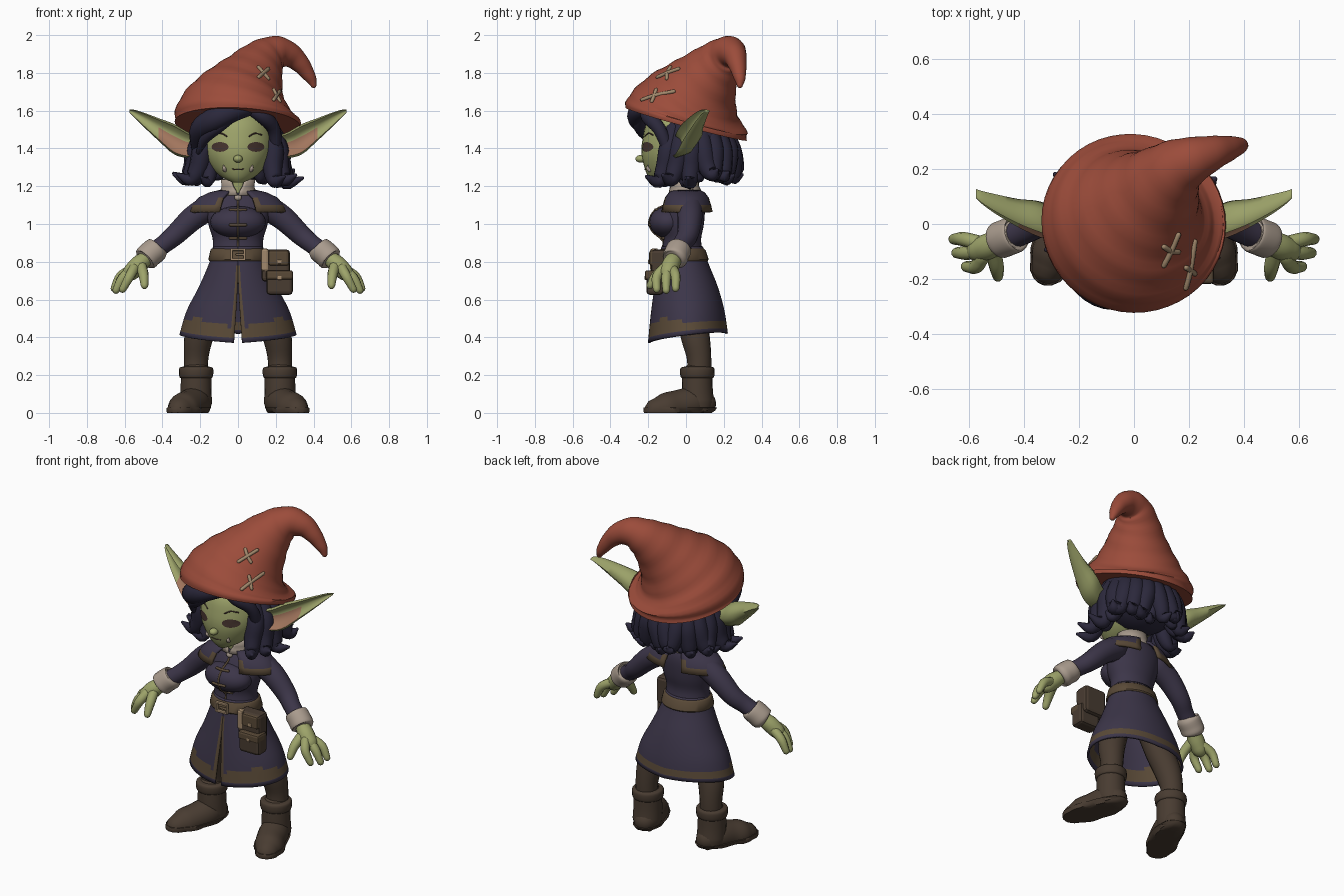
import bpy, bmesh, math, random
from mathutils import Vector
from mathutils.bvhtree import BVHTree

random.seed(4)
if "Cube" in bpy.data.objects:
    bpy.data.objects.remove(bpy.data.objects["Cube"])


def material(name, *rgb):
    m = bpy.data.materials.new(name)
    m.use_nodes = True
    m.diffuse_color = (*rgb, 1)
    bsdf = next(n for n in m.node_tree.nodes if n.type == 'BSDF_PRINCIPLED')
    bsdf.inputs["Base Color"].default_value = (*rgb, 1)
    bsdf.inputs["Roughness"].default_value = 0.9
    return m


RED = material("hat red", .33, .072, .043)
GREEN = material("skin green", .34, .37, .145)
PINK = material("inner ear pink", .36, .18, .11)
HAIR = material("hair indigo", .024, .021, .044)
CLOTH = material("coat purple", .045, .036, .066)
BOOT = material("boot brown", .066, .045, .031)
TRIM = material("trim brown", .1, .067, .038)
BEIGE = material("cuff beige", .40, .33, .27)
TAN = material("stitch tan", .36, .25, .15)
DARK = material("eye brown", .065, .037, .03)


def build(name, verts, faces, mats, idx=None, sharp=50):
    me = bpy.data.meshes.new(name)
    me.from_pydata([tuple(v) for v in verts], [], faces)
    for m in mats:
        me.materials.append(m)
    if idx:
        me.polygons.foreach_set("material_index", idx)
    bm = bmesh.new()
    bm.from_mesh(me)
    bmesh.ops.recalc_face_normals(bm, faces=bm.faces)
    bm.to_mesh(me)
    bm.free()
    me.shade_smooth()
    me.set_sharp_from_angle(angle=math.radians(sharp))
    ob = bpy.data.objects.new(name, me)
    bpy.context.collection.objects.link(ob)
    return ob


def grid(name, rings, mats, rule=None, closed=True, caps=True, sharp=50):
    """Skin a list of equal rings; rule(row, column) picks the material."""
    n = len(rings[0])
    verts = [v for r in rings for v in r]
    faces, idx = [], []
    for i in range(len(rings) - 1):
        for j in range(n if closed else n - 1):
            k = (j + 1) % n
            faces.append((i*n + j, i*n + k, (i+1)*n + k, (i+1)*n + j))
            idx.append(rule(i, j) if rule else 0)
    if caps:
        faces += [tuple(range(n)), tuple(range(len(verts) - n, len(verts)))]
        idx += [0, 0]
    return build(name, verts, faces, mats, idx, sharp)


def resample(rows, k=4):
    """Smooth curve through rows of four numbers."""
    p = [Vector(r) for r in rows]
    p = [p[0]*2 - p[1]] + p + [p[-1]*2 - p[-2]]
    out = []
    for a, b, c, d in zip(p, p[1:], p[2:], p[3:]):
        for s in range(k):
            t = s / k
            out.append((b*2 + (c-a)*t + (a*2-b*5+c*4-d)*t*t + (b*3-a-c*3+d)*t**3) / 2)
    return out + [p[-2]]


def tube(name, rows, mat, n=14, ends=(True, True), k=4, wrinkle=0, floor=None):
    """Round limb through rows of x, y, z, radius."""
    rows = resample(rows, k)
    pts, rad = [r.xyz for r in rows], [max(r.w, .002) for r in rows]
    tan = [(pts[min(i+1, len(pts)-1)] - pts[max(i-1, 0)]).normalized() for i in range(len(pts))]
    for end, i, sign in ((ends[0], 0, -1), (ends[1], -1, 1)):
        if end:
            p, r, t = pts[i], rad[i], tan[i]
            for off, sc in ((.5, .85), (.85, .5), (.97, .2)):
                at = 0 if i == 0 else len(pts)
                pts.insert(at, p + t*(sign*r*off))
                rad.insert(at, r*sc)
                tan.insert(at, t)
    side = Vector((1, 0, 0)) if abs(tan[0].x) < .8 else Vector((0, 1, 0))
    rings = []
    for i, (p, r, t) in enumerate(zip(pts, rad, tan)):
        side = (side - t*side.dot(t)).normalized()
        up = t.cross(side)
        ring = []
        for j in range(n):
            a = math.tau*j/n
            w = r*(1 + wrinkle*math.sin(i*1.5 + a))
            v = p + side*(math.cos(a)*w) + up*(math.sin(a)*w)
            if floor:
                v.z = min(max(v.z, floor[0]), floor[1])
            ring.append(v)
        rings.append(ring)
    return grid(name, rings, [mat])


def body(name, rows, mat, n=32, k=4):
    """Upright form through rows of z, x radius, y radius, y centre."""
    rings = [[Vector((r[1]*math.cos(math.tau*j/n), r[3] + r[2]*math.sin(math.tau*j/n), r[0]))
              for j in range(n)] for r in resample(rows, k)]
    return grid(name, rings, [mat])


def ball(name, c, s, mat, n=24):
    h = n//2
    rows = [(c[2] - s[2]*math.cos(math.pi*i/h), s[0]*max(math.sin(math.pi*i/h), .01),
             s[1]*max(math.sin(math.pi*i/h), .01), c[1]) for i in range(h+1)]
    ob = body(name, rows, mat, n, 1)
    for v in ob.data.vertices:
        v.co.x += c[0]
    return ob


def box(name, c, s, mat, bevel=.012):
    bm = bmesh.new()
    bmesh.ops.create_cube(bm, size=1)
    bmesh.ops.scale(bm, vec=s, verts=bm.verts)
    bmesh.ops.translate(bm, vec=c, verts=bm.verts)
    bmesh.ops.bevel(bm, geom=bm.edges[:], offset=bevel, segments=2, affect='EDGES', profile=.5)
    ob = build(name, [], [], [mat])
    bm.to_mesh(ob.data)
    bm.free()


def front(targets, x, z, lift=.0):
    """Point on the front surface of the targets."""
    best = 0
    for o in targets:
        tree = BVHTree.FromPolygons([v.co for v in o.data.vertices], [p.vertices[:] for p in o.data.polygons])
        hit = tree.ray_cast(Vector((x, -2, z)), Vector((0, 1, 0)))[0]
        best = min(best, hit.y if hit else 0)
    return Vector((x, best - lift, z))


def stroke(name, targets, pts, r, mat, lift=.0):
    tube(name, [(*front(targets, x, z, lift), r) for x, z in pts], mat, 8, k=3)


# Hat
hat = tube("hat", [(-.003, -.004, 1.53, .333), (.0, .01, 1.58, .328), (.012, .03, 1.635, .287), (.034, .062, 1.695, .234),
                   (.07, .107, 1.765, .182), (.112, .16, 1.835, .139), (.16, .205, 1.885, .108),
                   (.22, .235, 1.908, .085), (.29, .26, 1.885, .062), (.345, .275, 1.83, .045),
                   (.385, .285, 1.77, .03), (.4, .285, 1.735, .016)],
           RED, 48, (False, True), wrinkle=.014)
for i, (x, z, w) in enumerate(((.135, 1.8, .026), (.205, 1.68, .016))):
    stroke(f"hat_stitch_{i}_a", [hat], [(x-w, z+.03), (x, z), (x+w, z-.03)], .01, TAN, .004)
    stroke(f"hat_stitch_{i}_b", [hat], [(x-w, z-.022), (x, z), (x+w, z+.022)], .01, TAN, .006)

# Head and face
head = body("head", [(1.22, .03, .035, -.14), (1.25, .09, .10, -.10), (1.30, .142, .15, -.07),
                     (1.37, .178, .185, -.05), (1.45, .19, .2, -.03), (1.55, .17, .18, -.02),
                     (1.63, .1, .1, 0)], GREEN)
body("neck", [(1.12, .06, .055, 0), (1.2, .055, .055, -.012), (1.3, .055, .06, -.02)], GREEN)
ball("nose", (0, -.24, 1.345), (.025, .028, .02), GREEN)
stroke("mouth", [head], [(-.03, 1.291), (0, 1.288), (.03, 1.291)], .003, DARK)
for s, side in ((1, "left"), (-1, "right")):
    eye = [front([head], s*.095, 1.408, .004)]
    for j in range(16):
        a = math.tau*j/16
        eye.append(front([head], s*(.095 + .045*math.cos(a)), 1.408 + .026*math.sin(a), .004))
    build(side + "_eye", eye, [(0, j, j % 16 + 1) for j in range(1, 17)], [DARK])
    stroke(side + "_brow", [head], [(s*.06, 1.465), (s*.09, 1.48), (s*.125, 1.472)], .004, DARK)
    x, y, z = front([head], s*.07, 1.285)
    tube(side + "_tusk", [(x, y, z, .011), (x*1.05, y-.01, z+.012, .009), (x*1.1, y-.008, z+.024, .003)], BEIGE, 8)

    # Ears: thick hollowed cross-section swept from head to tip
    section = [(-1, 0), (-.85, -.15), (-.45, .12), (.2, .2), (.55, .08), (.85, -.18), (1, 0), (.8, .5), (.1, .85), (-.7, .55)]
    stations = resample([(.18, 1.37, 1.46, -.05), (.26, 1.35, 1.485, -.045), (.34, 1.37, 1.53, -.02),
                         (.42, 1.44, 1.56, .01), (.5, 1.515, 1.59, .05), (.55, 1.565, 1.605, .08),
                         (.575, 1.59, 1.606, .1)])
    rings = [[Vector((s*x, y + v*((hi-lo)*.6 + .022) + u*(hi-lo)*.08, (lo+hi)/2 + u*(hi-lo)/2)) for u, v in section]
             for x, lo, hi, y in stations]
    grid(side + "_ear", rings, [GREEN, PINK], lambda i, j: int(1 <= j <= 2 and 3 < i < 12), sharp=80)

# Hair: cap, flipped curls and a swept fringe
ball("hair_cap", (0, .05, 1.45), (.235, .215, .2), HAIR, 32)
for i in range(16):
    a = math.radians(-33 + i*246/15)
    back, j = max(0, math.sin(a)), random.uniform(-.02, .025)
    sway = random.uniform(-.25, .25)
    path = ((.17, 1.5, .05, 0), (.22, 1.4, .056, 0), (.235 + j*.5, 1.3 + .02*back, .052, sway*.4),
            (.275 + j - .03*back, 1.235 + j + .02*back, .037, sway*.8), (.34 - .06*back, 1.26 + j + .01*back, .01, sway))
    tube(f"hair_curl_{i}", [(r*math.cos(a+t), .03 + r*(1 - .05*back)*math.sin(a+t), z, w) for r, z, w, t in path], HAIR, 10)
    if i % 2:
        tube(f"hair_under_curl_{i}", [(r*.8*math.cos(a-t), .03 + r*.8*math.sin(a-t), z - .015, w*.8) for r, z, w, t in path],
             HAIR, 8)
tube("fringe_large", [(.08, -.2, 1.61, .03), (-.03, -.25, 1.59, .052), (-.12, -.24, 1.555, .064),
                      (-.2, -.17, 1.5, .056), (-.22, -.09, 1.41, .03)], HAIR)
tube("fringe_curl", [(-.02, -.24, 1.58, .03), (-.1, -.245, 1.52, .035), (-.17, -.2, 1.46, .03), (-.21, -.14, 1.38, .012)], HAIR)
tube("fringe_small", [(.05, -.21, 1.61, .025), (.13, -.2, 1.57, .04), (.19, -.14, 1.5, .035), (.2, -.09, 1.38, .03)], HAIR)

# Coat body
torso = body("coat_torso", [(1.185, .06, .05, 0), (1.16, .12, .075, .01), (1.1, .168, .1, 0),
                            (1.0, .157, .115, -.02), (.92, .134, .1, -.02), (.85, .135, .11, -.02)], CLOTH)
bust = ball("coat_bust", (0, -.095, 1.01), (.148, .1, .085), CLOTH)
coat = [torso, bust]
stroke("coat_placket", coat, [(0, z/100) for z in (114, 111, 107, 101, 96, 91, 86)], .006, TRIM)
for i, z in enumerate((1.075, .995, .925)):
    stroke(f"coat_clasp_{i}", coat, [(-.04, z), (0, z), (.04, z)], .008, TRIM, .002)

# Standing collar, open in a V at the throat, with a button
rings = []
for z, rx, ry, cy, gap in ((1.15, .09, .08, -.003, .02), (1.175, .082, .073, -.005, .1), (1.2, .074, .066, -.01, .3),
                           (1.238, .08, .07, -.015, .45)):
    angles = [-math.pi/2 + gap + (math.tau - 2*gap)*j/32 for j in range(33)]
    rings.append([Vector((rx*math.cos(a), cy + ry*math.sin(a), z)) for a in angles])
collar = grid("collar", rings, [BEIGE], closed=False, caps=False)
collar.modifiers.new("thickness", 'SOLIDIFY').thickness = .012
ball("collar_button", (0, -.085, 1.14), (.02, .015, .016), BEIGE, 12)

# Skirt, open at the front, with trimmed hem and edges
rings, cols = [], 90
rows = resample([(.88, .132, .11, -.02), (.8, .15, .13, -.015), (.66, .207, .168, 0),
                 (.52, .272, .195, .008), (.375, .31, .212, .01)], 6)
for z, rx, ry, cy in rows:
    t = min(1, (.88 - z)/.5)
    gap = .1*max(0, t - .3)
    ring = []
    for j in range(cols + 1):
        a = -math.pi/2 + gap + (math.tau - 2*gap)*j/cols
        lift = t*t*(.02 + .025*math.sin(a) + .02*abs(math.cos(a)))
        ring.append(Vector((rx*math.cos(a), cy + ry*math.sin(a), z + lift)))
    rings.append(ring)
last = len(rings) - 2


def hem(i, j):
    near = min(j, cols - 1 - j)
    if i == last:
        return 0
    band = last - 4 if 9 < near < 14 else last - 3 if 1 < near < 20 else last - 2
    return int(i >= band or (near == 0 and i > 6))


skirt = grid("coat_skirt", rings, [CLOTH, TRIM], hem, closed=False, caps=False)
skirt.modifiers.new("thickness", 'SOLIDIFY').thickness = .012

# Belt, buckle and pouches
body("belt", [(.805, .152, .132, -.017), (.812, .157, .137, -.017), (.862, .146, .122, -.018), (.87, .138, .112, -.018)], TRIM, k=1)
for x in (-.035, .035):
    box("buckle_side", (x, -.16, .838), (.012, .02, .065), TAN, .004)
for z in (.812, .864):
    box("buckle_bar", (0, -.16, z), (.08, .02, .012), TAN, .004)
box("buckle_pin", (.01, -.162, .838), (.045, .012, .01), TAN, .003)
box("pouch_back", (.2, -.14, .78), (.15, .09, .17), BOOT, .018)
box("pouch_scroll", (.142, -.172, .81), (.04, .035, .12), TAN)
box("pouch_flap", (.215, -.18, .82), (.11, .03, .08), TRIM)
box("pouch_front", (.22, -.165, .69), (.14, .09, .13), BOOT, .018)
box("pouch_front_flap", (.22, -.18, .73), (.142, .075, .05), TRIM)
for z in (.715, .8):
    box("pouch_stud", (.22, -.213 if z < .75 else -.195, z), (.022, .012, .022), TAN, .004)

for s, side in ((1, "left"), (-1, "right")):
    def limb(name, rows, mat, **kw):
        return tube(f"{side}_{name}", [(s*x, y, z, r) for x, y, z, r in rows], mat, **kw)

    # Shoulder flap with a trimmed lower edge
    rings = []
    for z, rx, ry in ((1.185, .075, .065), (1.168, .15, .1), (1.14, .21, .122), (1.1, .243, .135), (1.065, .262, .143)):
        angles = [math.radians(-68 + 8*j) for j in range(19)]
        rings.append([Vector((s*rx*math.cos(a), .002 + ry*math.sin(a), z)) for a in angles])
    flap = grid(side + "_shoulder_flap", rings, [CLOTH, TRIM], lambda i, j: int(i == 3 or j in (0, 17) and i > 1),
                closed=False, caps=False)
    flap.modifiers.new("thickness", 'SOLIDIFY').thickness = .014

    # Arm, cuff and hand
    limb("sleeve", [(.15, .02, 1.09, .07), (.24, .02, 1.03, .066), (.33, .01, .945, .057), (.39, -.02, .895, .05),
                    (.45, -.045, .85, .05)], CLOTH)
    limb("cuff", [(.425, -.035, .873, .05), (.43, -.037, .868, .066), (.465, -.05, .84, .068), (.49, -.06, .815, .066),
                  (.495, -.063, .81, .045)], BEIGE, ends=(False, False), n=20)
    limb("palm", [(.48, -.055, .825, .038), (.525, -.08, .785, .048), (.565, -.095, .745, .045)], GREEN)
    for i, (x, y, z) in enumerate(((.655, -.055, .66), (.645, -.105, .65), (.61, -.155, .655))):
        limb(f"finger_{i}", [(.55, -.095 + .022*(1 - i), .765, .028), (x - .035, y, z + .065, .026), (x, y, z, .02)], GREEN, n=10)
    limb("thumb", [(.515, -.09, .785, .03), (.5, -.155, .73, .027), (.495, -.19, .675, .02)], GREEN, n=10)

    # Leg and boot
    limb("trouser_leg", [(.115, .01, .62, .07), (.165, .025, .52, .078), (.208, .05, .4, .076), (.222, .07, .28, .064),
                         (.222, .065, .15, .065)], BOOT, n=20)
    limb("boot_roll", [(.222, .06, .185, .07), (.222, .06, .19, .088), (.222, .06, .235, .09), (.222, .06, .245, .068)],
         BOOT, ends=(False, False), n=20)
    limb("boot_shaft", [(.222, .065, .05, .084), (.222, .06, .12, .082), (.222, .06, .2, .08)], BOOT, n=20, floor=(0, 1))
    foot = [(.215, .09, .05, .07), (.232, .03, .05, .085), (.262, -.05, .035, .084), (.292, -.11, .022, .083), (.31, -.155, .015, .065)]
    limb("boot_foot", foot, BOOT, n=20, floor=(0, 1))
    limb("boot_sole", [(x, y, z, r + .006) for x, y, z, r in foot], BOOT, n=20, floor=(0, .028))
